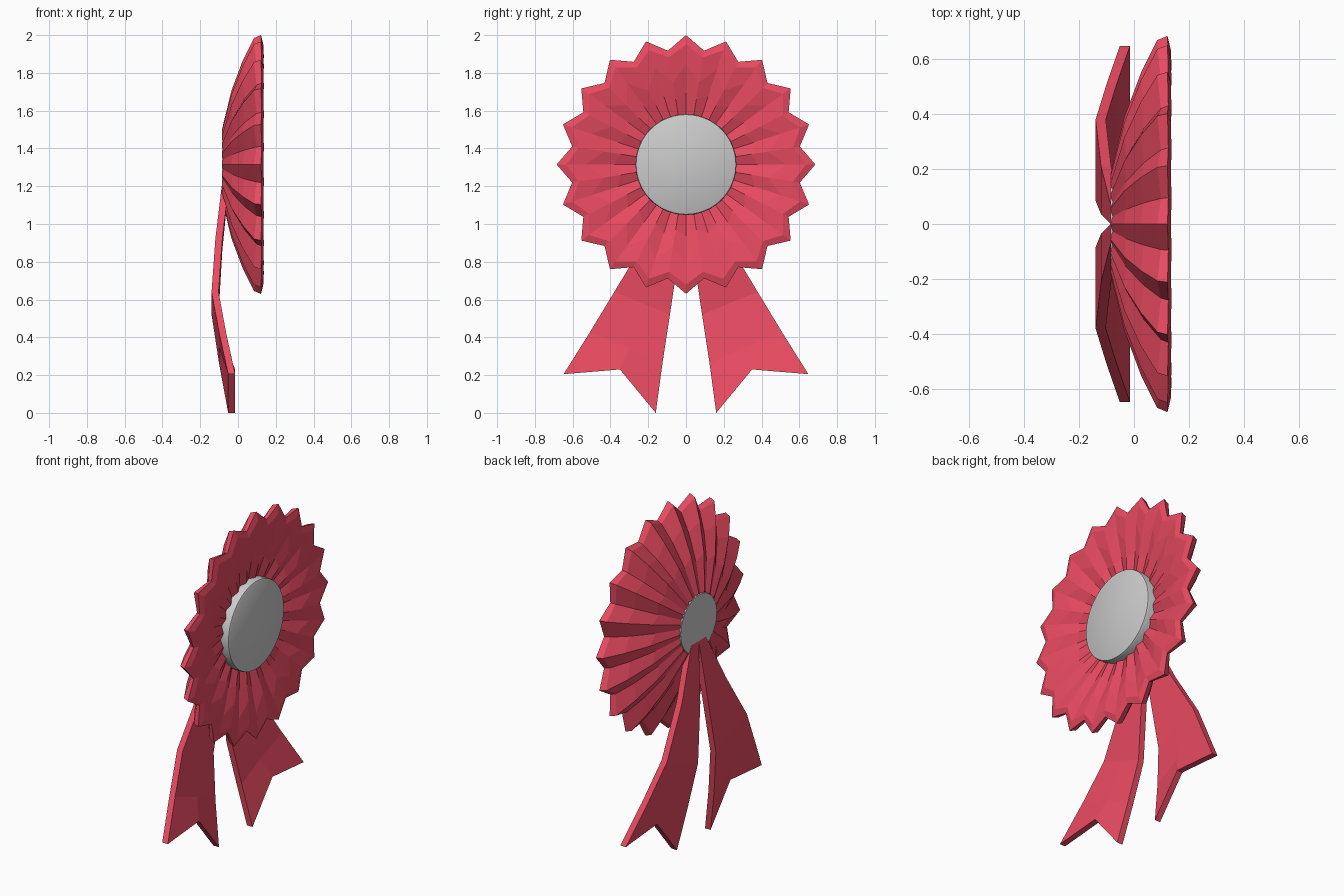
import bpy, bmesh, math

if "Cube" in bpy.data.objects:
    bpy.data.objects.remove(bpy.data.objects["Cube"])

CZ = 1.315      # height of the rosette centre
PLEATS = 20

red = bpy.data.materials.new("red_fabric")
red.diffuse_color = (0.82, 0.07, 0.12, 1)
red.use_nodes = True
red.node_tree.nodes["Principled BSDF"].inputs["Base Color"].default_value = red.diffuse_color


def finish(bm, name, mat=None):
    bmesh.ops.recalc_face_normals(bm, faces=bm.faces)
    me = bpy.data.meshes.new(name)
    bm.to_mesh(me)
    bm.free()
    ob = bpy.data.objects.new(name, me)
    bpy.context.collection.objects.link(ob)
    if mat:
        me.materials.append(mat)
    return ob


def spin(bm, profiles, count, closed):
    """Rings around the x axis; the (x, r) profiles alternate from spoke to spoke."""
    spokes = []
    for i in range(count):
        a = 2 * math.pi * i / count
        prof = profiles[i % len(profiles)]
        spokes.append([bm.verts.new((x, r * math.sin(a), CZ + r * math.cos(a)))
                       for x, r in prof])
    n = len(spokes[0])
    for i in range(count):
        p, q = spokes[i], spokes[(i + 1) % count]
        for j in range(n if closed else n - 1):
            k = (j + 1) % n
            bm.faces.new((p[j], q[j], q[k], p[k]))
    if not closed:
        for j in (0, n - 1):
            bm.faces.new([s[j] for s in spokes])


# Pleated rosette: ridge and valley sections, back outwards then front inwards
ridge = [(-0.085, 0.185), (-0.035, 0.39), (0.025, 0.55), (0.085, 0.67),
         (0.122, 0.685), (0.134, 0.635), (0.122, 0.53), (0.09, 0.38), (0.065, 0.24)]
valley = [(-0.083, 0.155), (-0.03, 0.34), (0.035, 0.49), (0.098, 0.595),
          (0.125, 0.61), (0.137, 0.575), (0.118, 0.44), (0.1, 0.35), (0.082, 0.24)]
bm = bmesh.new()
spin(bm, [ridge, valley], PLEATS * 2, True)
finish(bm, "pleated_rosette", red)

# Round centre button with a softened front edge
bm = bmesh.new()
spin(bm, [[(-0.085, 0.172), (-0.04, 0.2), (-0.01, 0.262), (0.112, 0.267),
           (0.121, 0.264), (0.125, 0.257)]], 48, False)
button = finish(bm, "centre_button")
bpy.context.view_layer.objects.active = button
button.select_set(True)
bpy.ops.object.shade_smooth_by_angle(angle=math.radians(35))

# Swallow-tailed ribbons: rows of back x, then inner, middle and outer (y, z)
rows = [(-0.085, (0.0, 1.21), (0.03, 1.21), (0.07, 1.21)),
        (-0.12, (0.035, 0.86), (0.12, 0.89), (0.21, 0.92)),
        (-0.14, (0.085, 0.52), (0.23, 0.58), (0.38, 0.64)),
        (-0.10, (0.125, 0.26), (0.30, 0.345), (0.51, 0.425)),
        (-0.052, (0.16, 0.0), (0.35, 0.23), (0.648, 0.205))]
THICK = 0.037
for side, name in ((1, "ribbon_tail_right"), (-1, "ribbon_tail_left")):
    bm = bmesh.new()
    grid = [[bm.verts.new((x, side * y, z)) for y, z in pts] for x, *pts in rows]
    for a, b in zip(grid, grid[1:]):
        for j in range(2):
            bm.faces.new((a[j], a[j + 1], b[j + 1], b[j]))
    back = list(bm.faces)
    front = bmesh.ops.extrude_face_region(bm, geom=back, use_keep_orig=True)["geom"]
    bmesh.ops.translate(bm, vec=(THICK, 0, 0),
                        verts=[v for v in front if isinstance(v, bmesh.types.BMVert)])
    finish(bm, name, red)
